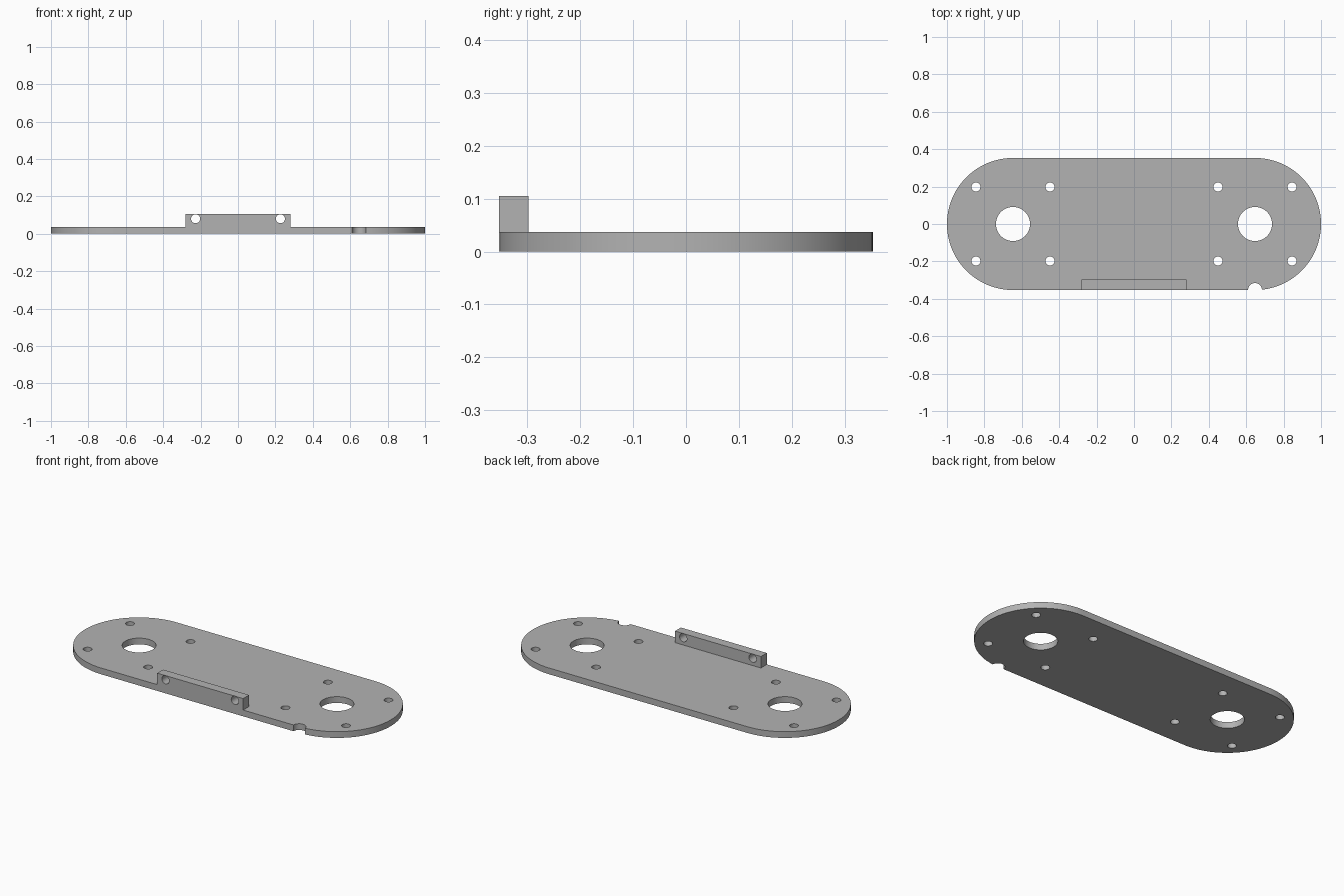
import bpy
import bmesh
from math import cos, sin, pi, radians

cube = bpy.data.objects.get("Cube")
if cube:
    bpy.data.objects.remove(cube, do_unlink=True)

END_X = 0.647        # centre of each rounded end
RADIUS = 0.353       # radius of each rounded end
THICK = 0.037
TAB_HALF, TAB_DEPTH, TAB_TOP = 0.281, 0.055, 0.105
SMALL_R = 0.024

grey = bpy.data.materials.new("plain grey")
grey.use_nodes = True
colour = (0.45, 0.45, 0.45, 1)
grey.diffuse_color = colour
grey.node_tree.nodes["Principled BSDF"].inputs["Base Color"].default_value = colour


def prism(name, outline, z0, z1):
    """Extrude a closed xy outline from z0 to z1."""
    bm = bmesh.new()
    face = bm.faces.new([bm.verts.new((x, y, z0)) for x, y in outline])
    grown = bmesh.ops.extrude_face_region(bm, geom=[face])["geom"]
    for v in grown:
        if isinstance(v, bmesh.types.BMVert):
            v.co.z = z1
    bmesh.ops.recalc_face_normals(bm, faces=bm.faces)
    mesh = bpy.data.meshes.new(name)
    bm.to_mesh(mesh)
    bm.free()
    mesh.materials.append(grey)
    obj = bpy.data.objects.new(name, mesh)
    bpy.context.collection.objects.link(obj)
    return obj


def arc(cx, cy, r, start, sweep, steps):
    return [(cx + r * cos(start + sweep * i / steps),
             cy + r * sin(start + sweep * i / steps)) for i in range(steps + 1)]


def hole(name, x, y, r, steps=48):
    """Vertical round cutter through the plate."""
    return prism(name, arc(x, y, r, 0, 2 * pi, steps)[:-1], -0.1, 0.2)


def combine(target, other, operation):
    """Apply a boolean and discard the helper object."""
    other.hide_render = True
    mod = target.modifiers.new(operation.title(), "BOOLEAN")
    mod.operation, mod.solver, mod.object = operation, "EXACT", other
    bpy.context.view_layer.objects.active = target
    bpy.ops.object.modifier_apply(modifier=mod.name)
    bpy.data.objects.remove(other, do_unlink=True)


# Rounded base plate
plate = prism("mounting_plate",
              arc(END_X, 0, RADIUS, -pi / 2, pi, 64)
              + arc(-END_X, 0, RADIUS, pi / 2, pi, 64), 0, THICK)

# Upright tab flush with the front edge
y0, y1 = -RADIUS, -RADIUS + TAB_DEPTH
tab = prism("front_tab", [(-TAB_HALF, y0), (TAB_HALF, y0),
                          (TAB_HALF, y1), (-TAB_HALF, y1)], 0, TAB_TOP)
combine(plate, tab, "UNION")

# Large bores with four screw holes around each, plus tab cross holes
for side in (-1, 1):
    combine(plate, hole("bore_cutter", side * END_X, 0, 0.091, 64), "DIFFERENCE")
    for x in (END_X - 0.198, END_X + 0.198):
        for y in (-0.198, 0.198):
            combine(plate, hole("screw_cutter", side * x, y, SMALL_R), "DIFFERENCE")
    cross = hole("tab_cutter", 0, 0, SMALL_R)
    cross.rotation_euler.x = radians(90)
    cross.location = (side * 0.227, y0 + 0.05, 0.08)
    bpy.context.view_layer.update()
    combine(plate, cross, "DIFFERENCE")

# Half-round notch in the front edge
combine(plate, hole("notch_cutter", END_X, -RADIUS, 0.037), "DIFFERENCE")

# Smooth curved walls, crisp edges
bpy.ops.object.select_all(action="DESELECT")
plate.select_set(True)
bpy.context.view_layer.objects.active = plate
bpy.ops.object.shade_smooth_by_angle(angle=radians(30))
